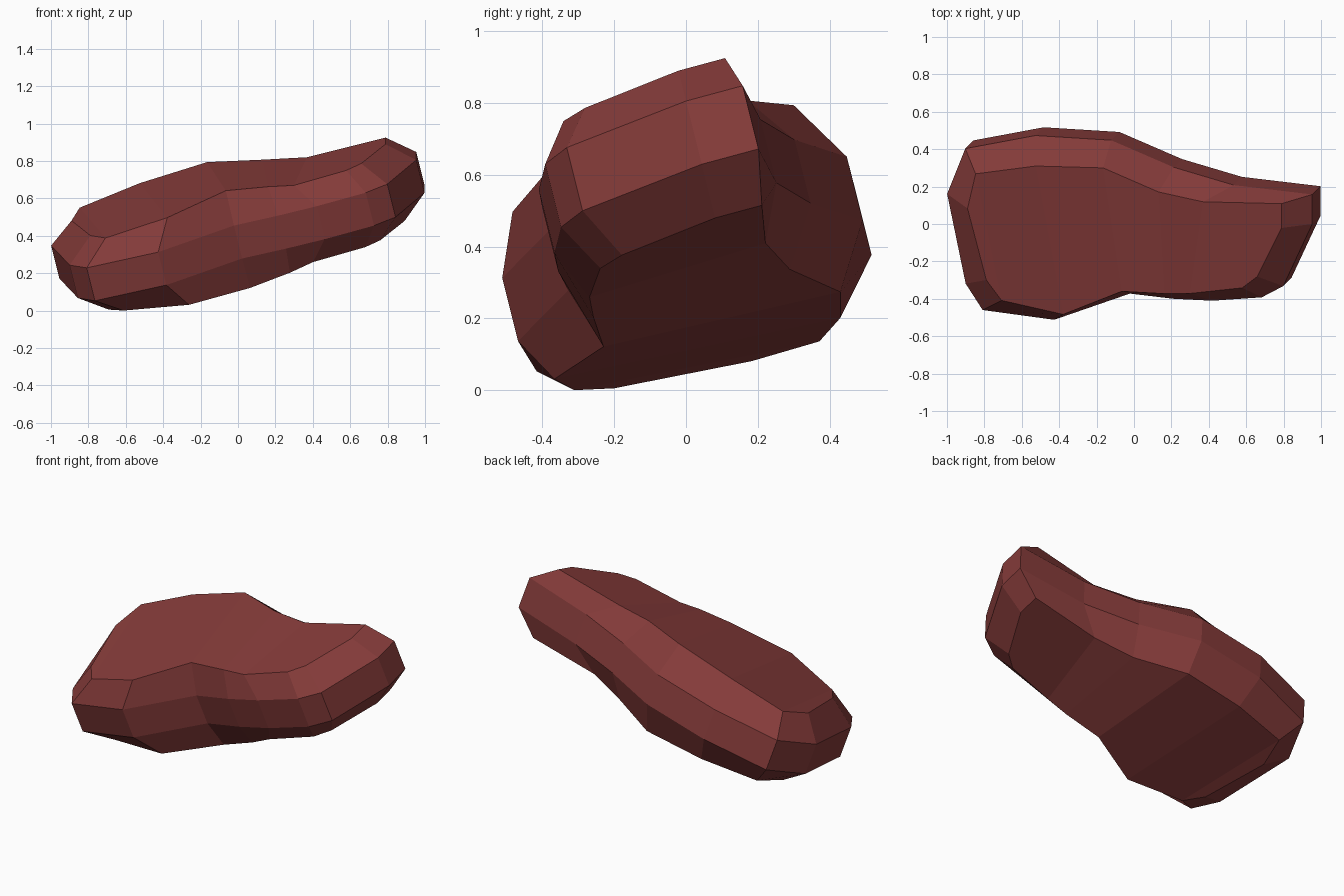
import bpy, bmesh
from mathutils import Vector

if "Cube" in bpy.data.objects:
    bpy.data.objects.remove(bpy.data.objects["Cube"])

# Tilted mid plane of the slab: z = A*x + B*y + C, and its thickness direction
A, B, C = 0.257, 0.27, 0.461
UP = Vector((-0.25, -0.25, 1.0))
RIM = 0.088          # half height of the outer side band

# Clockwise from the back right corner:
# outer rim x, y / cut face x, y / half thickness there
COLUMNS = [
    (0.975, 0.18, 0.84, 0.16, 0.205),
    (0.975, 0.022, 0.84, 0.03, 0.205),
    (0.82, -0.31, 0.71, -0.23, 0.205),
    (0.705, -0.37, 0.63, -0.29, 0.205),
    (0.442, -0.388, 0.35, -0.32, 0.205),
    (0.235, -0.378, 0.22, -0.315, 0.23),
    (0.0, -0.35, 0.0, -0.295, 0.26),
    (-0.405, -0.49, -0.32, -0.425, 0.233),
    (-0.787, -0.438, -0.66, -0.36, 0.194),
    (-0.878, -0.297, -0.74, -0.25, 0.198),
    (-0.977, 0.183, -0.84, 0.133, 0.20),
    (-0.88, 0.425, -0.795, 0.32, 0.207),
    (-0.505, 0.495, -0.465, 0.37, 0.24),
    (-0.10, 0.47, -0.10, 0.365, 0.26),
    (0.235, 0.325, 0.19, 0.23, 0.235),
    (0.555, 0.23, 0.42, 0.17, 0.205),
]
N = len(COLUMNS)


def point(x, y, h):
    return Vector((x, y, A * x + B * y + C)) + UP * h


bm = bmesh.new()

# Four rings: top face, upper rim, lower rim, bottom face
rings = [[], [], [], []]
for ox, oy, ix, iy, h in COLUMNS:
    places = (point(ix, iy, h), point(ox, oy, RIM),
              point(ox, oy, -RIM), point(ix, iy, -h))
    for ring, co in zip(rings, places):
        ring.append(bm.verts.new(co))

# Side bands
for r1, r2 in zip(rings, rings[1:]):
    for i in range(N):
        j = (i + 1) % N
        bm.faces.new((r1[i], r1[j], r2[j], r2[i]))

# Top and bottom faces, as strips from front edge to back edge
for ring in (rings[0], rings[3]):
    bm.faces.new(ring[0:4])
    bm.faces.new(ring[8:12])
    for i in range(3, 8):
        back = 19 - i
        bm.faces.new((ring[i], ring[i + 1], ring[back - 1], ring[back % N]))

bmesh.ops.recalc_face_normals(bm, faces=bm.faces)
mesh = bpy.data.meshes.new("meat_slab")
bm.to_mesh(mesh)
bm.free()

# Single meat colour
mat = bpy.data.materials.new("raw meat red")
mat.diffuse_color = (0.235, 0.044, 0.042, 1.0)
mat.use_nodes = True
mat.node_tree.nodes["Principled BSDF"].inputs["Base Color"].default_value = mat.diffuse_color
mesh.materials.append(mat)
slab = bpy.data.objects.new("meat_slab", mesh)
bpy.context.collection.objects.link(slab)
